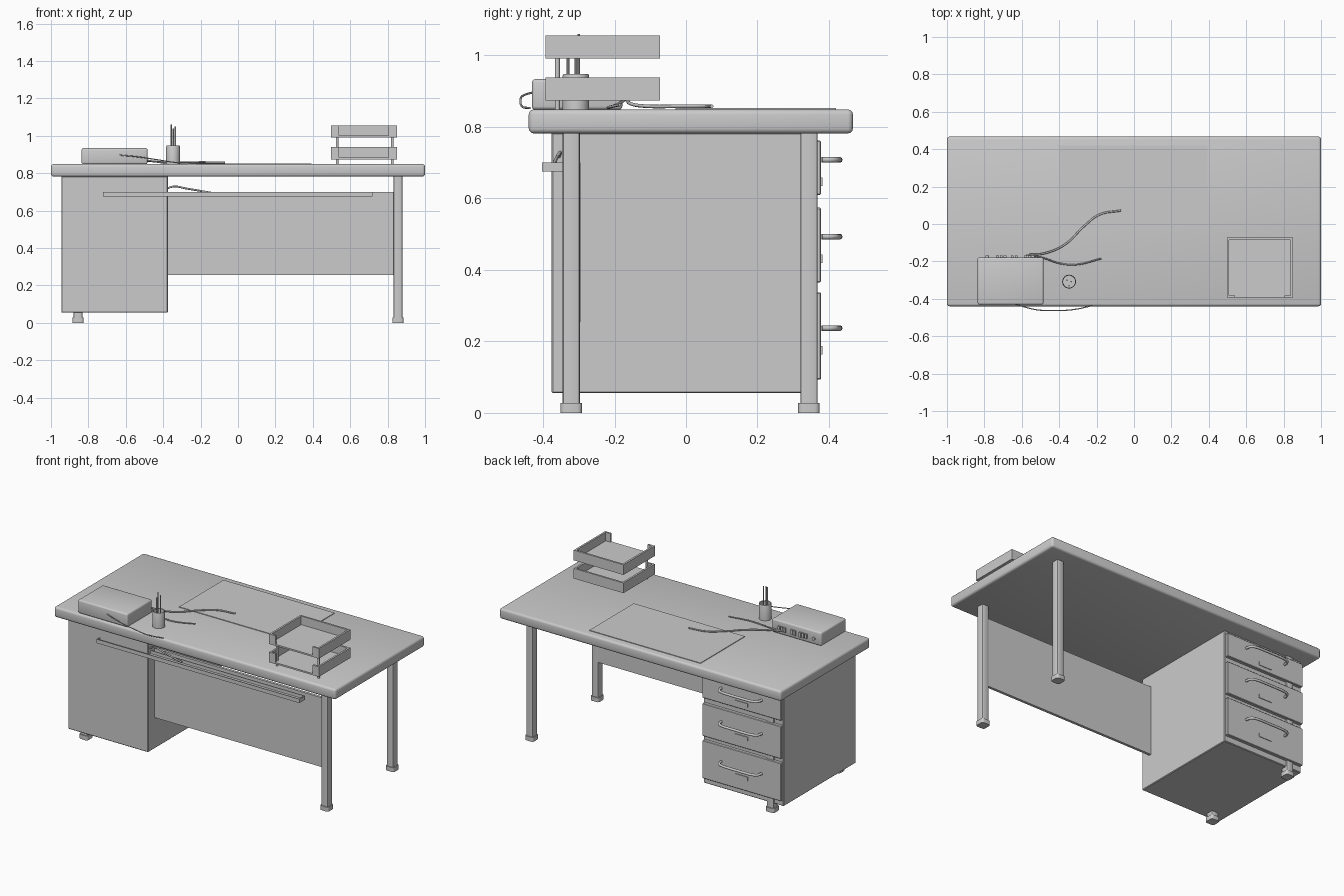
import bpy, bmesh, math

if "Cube" in bpy.data.objects:
    bpy.data.objects.remove(bpy.data.objects["Cube"])

def finish(name, bm, smooth=False):
    me = bpy.data.meshes.new(name)
    bmesh.ops.recalc_face_normals(bm, faces=bm.faces)
    bm.to_mesh(me)
    bm.free()
    ob = bpy.data.objects.new(name, me)
    bpy.context.collection.objects.link(ob)
    if smooth:
        bpy.ops.object.select_all(action='DESELECT')
        ob.select_set(True)
        bpy.context.view_layer.objects.active = ob
        bpy.ops.object.shade_smooth_by_angle(angle=math.radians(35))
    return ob

def add_box(bm, lo, hi):
    vs = bmesh.ops.create_cube(bm, size=1)["verts"]
    for v in vs:
        for i in range(3):
            v.co[i] = lo[i] if v.co[i] < 0 else hi[i]

def box(name, lo, hi, bevel=0.0, seg=2, vertical=False):
    bm = bmesh.new()
    add_box(bm, lo, hi)
    if bevel:
        edges = [e for e in bm.edges if not vertical or abs(e.verts[0].co.z - e.verts[1].co.z) > 1e-4]
        bmesh.ops.bevel(bm, geom=edges, offset=bevel, segments=seg, profile=0.5, affect='EDGES')
    return finish(name, bm, bevel > 0)

def boxes(name, parts):
    bm = bmesh.new()
    for lo, hi in parts:
        add_box(bm, lo, hi)
    return finish(name, bm)

def rod(name, x, y, z0, z1, r, seg=16):
    bm = bmesh.new()
    bmesh.ops.create_cone(bm, cap_ends=True, segments=seg, radius1=r, radius2=r, depth=z1 - z0)
    bmesh.ops.translate(bm, verts=bm.verts, vec=(x, y, (z0 + z1) / 2))
    return finish(name, bm, True)

def lathe(name, x, y, profile, seg=32):
    bm = bmesh.new()
    vs = [bm.verts.new((r, 0, z)) for r, z in profile]
    es = [bm.edges.new(p) for p in zip(vs, vs[1:])]
    bmesh.ops.spin(bm, geom=vs + es, cent=(0, 0, 0), axis=(0, 0, 1), angle=2 * math.pi, steps=seg)
    bmesh.ops.remove_doubles(bm, verts=bm.verts, dist=1e-5)
    bmesh.ops.translate(bm, verts=bm.verts, vec=(x, y, 0))
    return finish(name, bm, True)

def cable(name, pts, r):
    cu = bpy.data.curves.new(name, 'CURVE')
    cu.dimensions = '3D'
    cu.bevel_depth, cu.bevel_resolution, cu.use_fill_caps = r, 2, True
    cu.resolution_u = 8
    sp = cu.splines.new('BEZIER')
    sp.bezier_points.add(len(pts) - 1)
    for bp, p in zip(sp.bezier_points, pts):
        bp.co = p
        bp.handle_left_type = bp.handle_right_type = 'AUTO'
    ob = bpy.data.objects.new(name, cu)
    bpy.context.collection.objects.link(ob)

# Desktop and writing pad
box("desktop", (-1, -0.44, 0.782), (1, 0.467, 0.849), 0.014, 3)
box("desk_pad", (-0.397, -0.03, 0.848), (0.392, 0.42, 0.853))

# Legs with feet
for sx, xn in ((-1, "left"), (1, "right")):
    for y, yn in ((-0.321, "front"), (0.344, "back")):
        x = sx * 0.855
        box(f"{yn}_{xn}_leg", (x - 0.024, y - 0.024, 0.02), (x + 0.024, y + 0.024, 0.785), 0.007, 2, True)
        box(f"{yn}_{xn}_foot", (x - 0.03, y - 0.03, 0), (x + 0.03, y + 0.03, 0.028), 0.013, 3, True)

# Modesty panel
box("modesty_panel", (-0.39, -0.312, 0.255), (0.835, -0.295, 0.7))

# Drawer pedestal
box("pedestal", (-0.945, -0.376, 0.055), (-0.375, 0.358, 0.785), 0.004, 1)
for i, (z0, z1, hz) in enumerate(((0.61, 0.762, 0.708), (0.365, 0.574, 0.493), (0.093, 0.337, 0.237)), 1):
    box(f"drawer_front_{i}", (-0.94, 0.355, z0), (-0.38, 0.378, z1), 0.003, 1)
    cable(f"drawer_handle_{i}", [(-0.66 + 0.145 * math.sin(a), 0.38 + 0.05 * (1 - (a / 1.5708) ** 4), hz)
                                 for a in [k * math.pi / 8 for k in range(-4, 5)]], 0.008)
    box(f"drawer_label_{i}", (-0.705, 0.377, hz - 0.073), (-0.615, 0.382, hz - 0.05))

# Cable tray under the desktop
x0, x1, y0, y1, z0, z1 = -0.722, 0.718, -0.403, -0.345, 0.675, 0.7
boxes("cable_tray", [((x0, y0, z0), (x1, y1, z0 + 0.005)),
                     ((x0, y0, z0), (x1, y0 + 0.005, z1)),
                     ((x0, y1 - 0.005, z0), (x1, y1, z1)),
                     ((x0, y0, z0), (x0 + 0.005, y1, z1)),
                     ((x1 - 0.005, y0, z0), (x1, y1, z1))])
cable("tray_cable", [(-0.4, -0.36, 0.705), (-0.35, -0.352, 0.728), (-0.27, -0.36, 0.717),
                     (-0.14, -0.37, 0.695)], 0.005)

# Network box with rear ports
box("device_box", (-0.836, -0.431, 0.848), (-0.484, -0.178, 0.934), 0.01, 3)
for i, px in enumerate((-0.54, -0.56, -0.58, -0.63, -0.65, -0.69, -0.71, -0.73)):
    box(f"device_port_{i + 1}", (px - 0.007, -0.18, 0.872), (px + 0.007, -0.168, 0.902))
bm = bmesh.new()
bmesh.ops.create_cone(bm, cap_ends=True, segments=16, radius1=0.01, radius2=0.01, depth=0.012)
for v in bm.verts:
    v.co = (v.co.x - 0.785, v.co.z - 0.174, v.co.y + 0.885)
finish("device_socket", bm, True)

# Loose cables on the desk
cable("long_cable", [(-0.575, -0.165, 0.88), (-0.48, -0.157, 0.866), (-0.37, -0.11, 0.858),
                     (-0.265, -0.01, 0.858), (-0.185, 0.05, 0.858), (-0.07, 0.072, 0.858)], 0.005)
cable("short_cable", [(-0.56, -0.165, 0.88), (-0.48, -0.183, 0.868), (-0.4, -0.21, 0.856),
                      (-0.31, -0.217, 0.855), (-0.175, -0.185, 0.862)], 0.004)
cable("front_cable", [(-0.635, -0.428, 0.897), (-0.53, -0.457, 0.887), (-0.43, -0.463, 0.872),
                      (-0.32, -0.457, 0.856), (-0.225, -0.437, 0.853)], 0.003)

# Pen cup and pens
lathe("pen_cup", -0.347, -0.308, [(0, 0.848), (0.037, 0.848), (0.037, 0.943), (0.035, 0.948),
                                  (0.032, 0.945), (0.032, 0.855), (0, 0.855)])
for i, (dx, dy, top) in enumerate(((-0.011, 0.008, 1.06), (0, -0.022, 1.04), (0.012, 0.0, 1.05)), 1):
    rod(f"pen_{i}", -0.347 + dx, -0.308 + dy, 0.855, top, 0.004, 10)

# Two-tier paper tray: floor, three walls and front corner stubs
x0, x1, y0, y1, t = 0.496, 0.849, -0.393, -0.073, 0.012
for name, z in (("lower_paper_tray", 0.874), ("upper_paper_tray", 0.991)):
    h = z + 0.065
    boxes(name, [((x0, y0, z), (x1, y1, z + 0.01)),
                 ((x0, y0, z), (x0 + t, y1, h)),
                 ((x1 - t, y0, z), (x1, y1, h)),
                 ((x0, y1 - t, z), (x1, y1, h)),
                 ((x0, y0, z), (x0 + 0.045, y0 + t, h)),
                 ((x1 - 0.045, y0, z), (x1, y0 + t, h))])
for px, n in ((0.53, "left"), (0.825, "right")):
    rod(f"paper_tray_post_{n}", px, -0.36, 0.848, 0.995, 0.007)
